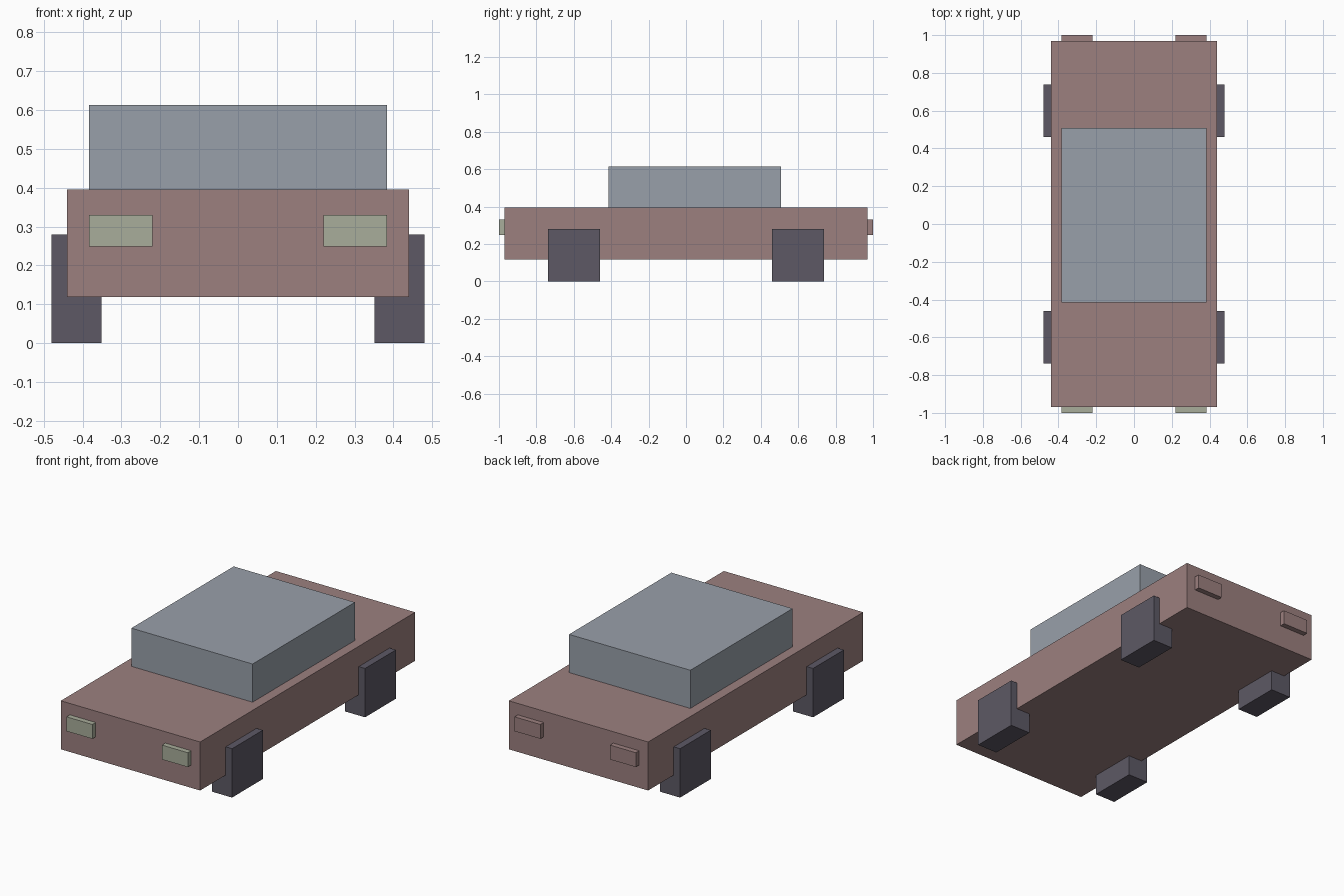
import bpy

if "Cube" in bpy.data.objects:
    bpy.data.objects.remove(bpy.data.objects["Cube"])


def material(name, rgb):
    """Flat material from 0-255 display values, stored as linear."""
    m = bpy.data.materials.new(name)
    lin = [((c / 255 + 0.055) / 1.055) ** 2.4 for c in rgb]
    m.diffuse_color = (*lin, 1)
    m.use_nodes = True
    m.node_tree.nodes["Principled BSDF"].inputs["Base Color"].default_value = m.diffuse_color
    return m


def box(name, lo, hi, mat):
    """Box between two opposite corners."""
    centre = [(a + b) / 2 for a, b in zip(lo, hi)]
    bpy.ops.mesh.primitive_cube_add(size=1, location=centre)
    ob = bpy.context.object
    ob.name = name
    ob.scale = [b - a for a, b in zip(lo, hi)]
    bpy.ops.object.transform_apply(location=False, rotation=False, scale=True)
    ob.data.materials.append(mat)
    return ob


dusty_red = material("dusty red", (156, 128, 127))
blue_grey = material("blue grey", (153, 160, 170))
dark_grey = material("dark grey", (93, 89, 101))
pale_green = material("pale green", (169, 173, 155))

# Body and cabin
box("body", (-0.44, -0.97, 0.118), (0.44, 0.97, 0.395), dusty_red)
box("cabin", (-0.383, -0.415, 0.395), (0.383, 0.508, 0.613), blue_grey)

# Wheels and lights, on both sides
for side, s in (("left", -1), ("right", 1)):
    x0, x1 = sorted((s * 0.352, s * 0.48))
    for end, y in (("front", -0.6), ("rear", 0.6)):
        box(f"{end}_{side}_wheel", (x0, y - 0.139, 0), (x1, y + 0.139, 0.279), dark_grey)
    x0, x1 = sorted((s * 0.22, s * 0.383))
    box(f"{side}_headlight", (x0, -1, 0.248), (x1, -0.97, 0.33), pale_green)
    box(f"{side}_tail_light", (x0, 0.97, 0.248), (x1, 1, 0.33), dusty_red)
